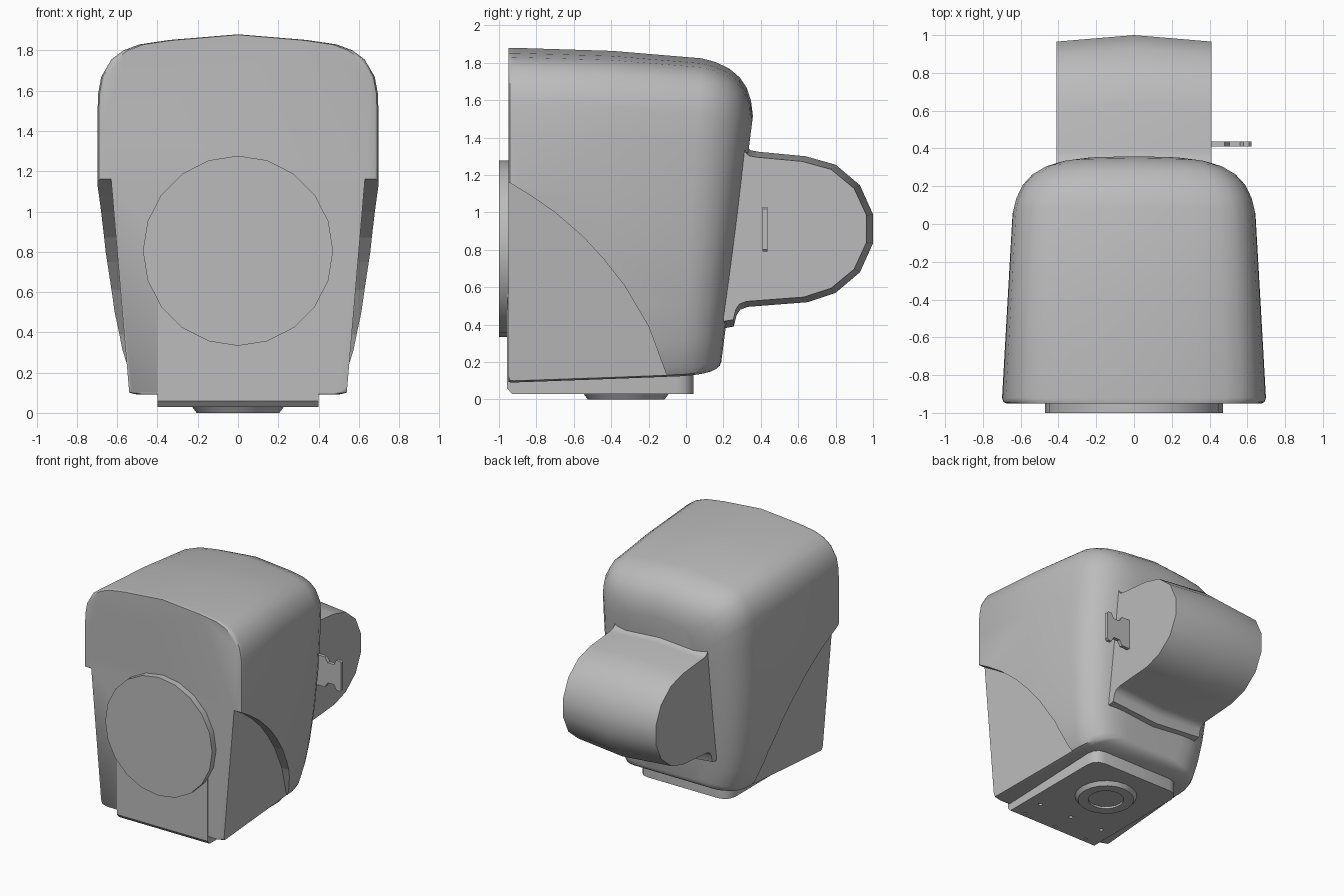
import bpy, bmesh
from math import radians, pi
from mathutils import Matrix

cube = bpy.data.objects.get("Cube")
if cube:
    bpy.data.objects.remove(cube)

grey = bpy.data.materials.new("plain_grey")
grey.use_nodes = True
grey.diffuse_color = (0.5, 0.5, 0.5, 1)
grey.node_tree.nodes["Principled BSDF"].inputs["Base Color"].default_value = (0.5, 0.5, 0.5, 1)


def finish(name, bm, smooth=35):
    bmesh.ops.recalc_face_normals(bm, faces=bm.faces)
    mesh = bpy.data.meshes.new(name)
    bm.to_mesh(mesh)
    bm.free()
    ob = bpy.data.objects.new(name, mesh)
    bpy.context.collection.objects.link(ob)
    mesh.materials.append(grey)
    if smooth:
        bpy.ops.object.select_all(action='DESELECT')
        bpy.context.view_layer.objects.active = ob
        ob.select_set(True)
        bpy.ops.object.shade_smooth_by_angle(angle=radians(smooth))
    return ob


def loft(name, rings, smooth=35):
    """Skin a list of equal-length point loops and cap both ends."""
    bm = bmesh.new()
    loops = [[bm.verts.new(p) for p in ring] for ring in rings]
    for a, b in zip(loops, loops[1:]):
        for i in range(len(a)):
            j = (i + 1) % len(a)
            bm.faces.new((a[i], a[j], b[j], b[i]))
    bm.faces.new(loops[0])
    bm.faces.new(loops[-1])
    return finish(name, bm, smooth)


def cylinder(name, radius, depth, centre, axis='Z', sides=20, top=None, smooth=35):
    bm = bmesh.new()
    rot = Matrix.Rotation(pi / 2, 4, 'X') if axis == 'Y' else Matrix()
    bmesh.ops.create_cone(bm, cap_ends=True, segments=sides, radius1=radius,
                          radius2=top or radius, depth=depth,
                          matrix=Matrix.Translation(centre) @ rot)
    return finish(name, bm, smooth)


def cut(target, cutter):
    mod = target.modifiers.new("cut", 'BOOLEAN')
    mod.operation = 'DIFFERENCE'
    mod.solver = 'EXACT'
    mod.object = cutter
    cutter.hide_render = True
    cutter.hide_set(True)


# Housing: front outline swept backwards, tapering and rounding off at the rear
half = [(0.5, 0.09), (0.545, 0.1), (0.57, 0.14), (0.615, 0.3), (0.65, 0.5), (0.683, 0.8),
        (0.7, 1.12), (0.7, 1.4), (0.697, 1.58), (0.68, 1.67), (0.63, 1.755), (0.57, 1.8),
        (0.49, 1.83), (0.34, 1.852), (0, 1.88)]
outline = half + [(-x, z) for x, z in reversed(half[:-1])]
stations = [(-0.95, 0.022), (-0.942, 0.008), (-0.92, 0), (-0.4, 0), (0.06, 0), (0.13, 0.012),
            (0.2, 0.04), (0.255, 0.085), (0.29, 0.14), (0.312, 0.21), (0.322, 0.3)]


def housing_ring(y, inset):
    t = (y + 0.945) / 1.05
    ring = []
    for x, z in outline:
        up = max(0, (z - 0.5) / 1.35)
        down = max(0, (0.5 - z) / 0.4)
        lift = down * (0.035 * t + 0.22 * inset)
        drop = up * (0.06 * t * t + inset * (0.9 if y > 0 else 0.1))
        ring.append((x * (1 - 0.085 * t - inset / 0.65),
                     y + 0.065 * (z - 1.5) * max(0, t) ** 2, z + lift - drop))
    return ring


housing = loft("housing", [housing_ring(*s) for s in stations], 40)

# Curved recesses on the lower front of both sides
arc = [(-1.2, 1.25), (-0.945, 1.16), (-0.83, 1.09), (-0.7, 1.0), (-0.55, 0.87), (-0.44, 0.75),
       (-0.33, 0.61), (-0.2, 0.39), (-0.1, 0.12), (-0.06, 0), (-1.2, 0)]
for side, label in ((1, "left"), (-1, "right")):
    floor = [(side * (0.625 - 0.085 * (1.1 - z) - 0.05 * (y + 0.945)), y, z) for y, z in arc]
    cutter = loft(label + "_recess_cutter", [floor, [(side, y, z) for _, y, z in floor]], 0)
    cut(housing, cutter)

# Rear arm: rounded tongue with a slight crown across its width
tongue = [(0.2, 1.42), (0.31, 1.39), (0.325, 1.35), (0.345, 1.332), (0.39, 1.324), (0.64, 1.30),
          (0.8, 1.255), (0.93, 1.145), (1.0, 0.99), (1.0, 0.835), (0.93, 0.68), (0.8, 0.57),
          (0.65, 0.52), (0.33, 0.495), (0.29, 0.48), (0.27, 0.45), (0.255, 0.39), (0.2, 0.38)]


def tongue_ring(x, sy, sz):
    return [(x, 0.2 + (y - 0.2) * sy, 0.91 + (z - 0.91) * sz) for y, z in tongue]


loft("rear_arm", [tongue_ring(-0.41, 0.957, 0.93), tongue_ring(0, 1, 1),
                  tongue_ring(0.41, 0.957, 0.93)], 40)

# Notched tab on the side of the arm
upper = [(0.4, 0.12), (0.48, 0.12), (0.505, 0.08), (0.56, 0.08), (0.58, 0.12), (0.61, 0.12),
         (0.622, 0.108)]
tab = [(x, 0.91 + h) for x, h in upper] + [(x, 0.91 - h) for x, h in reversed(upper)]
loft("side_tab", [[(x, y, z) for x, z in tab] for y in (0.41, 0.437)], 0)

# Round front cover and the flat plate below it
cylinder("front_cover", 0.472, 0.08, (0, -0.96, 0.805), 'Y', 20)
side_profile = [(-0.955, 0.7), (-0.957, 0.06), (-0.93, 0.03), (-0.9, 0.03), (-0.9, 0.7)]
loft("front_plate", [[(x, y, z) for y, z in side_profile] for x in (-0.4, 0.4)], 0)

# Base plate with rounded rear corners and a row of bolt holes
corner = [(0.4, -0.93), (0.4, -0.05), (0.388, -0.005), (0.36, 0.027), (0.31, 0.04)]
plan = corner + [(-x, y) for x, y in reversed(corner)]
base = loft("base_plate", [[(x, y, z) for x, y in plan] for z in (0.03, 0.15)])
for row in (-0.9, -0.72):
    for x in (-0.29, 0, 0.29):
        cut(base, cylinder("bolt_hole_cutter", 0.016, 0.06, (x, row, 0.03), sides=12, smooth=0))

# Round socket under the base
socket = cylinder("base_socket", 0.205, 0.04, (0, -0.32, 0.02), sides=20, top=0.235)
cut(socket, cylinder("socket_cutter", 0.13, 0.03, (0, -0.32, 0), sides=20, smooth=0))
